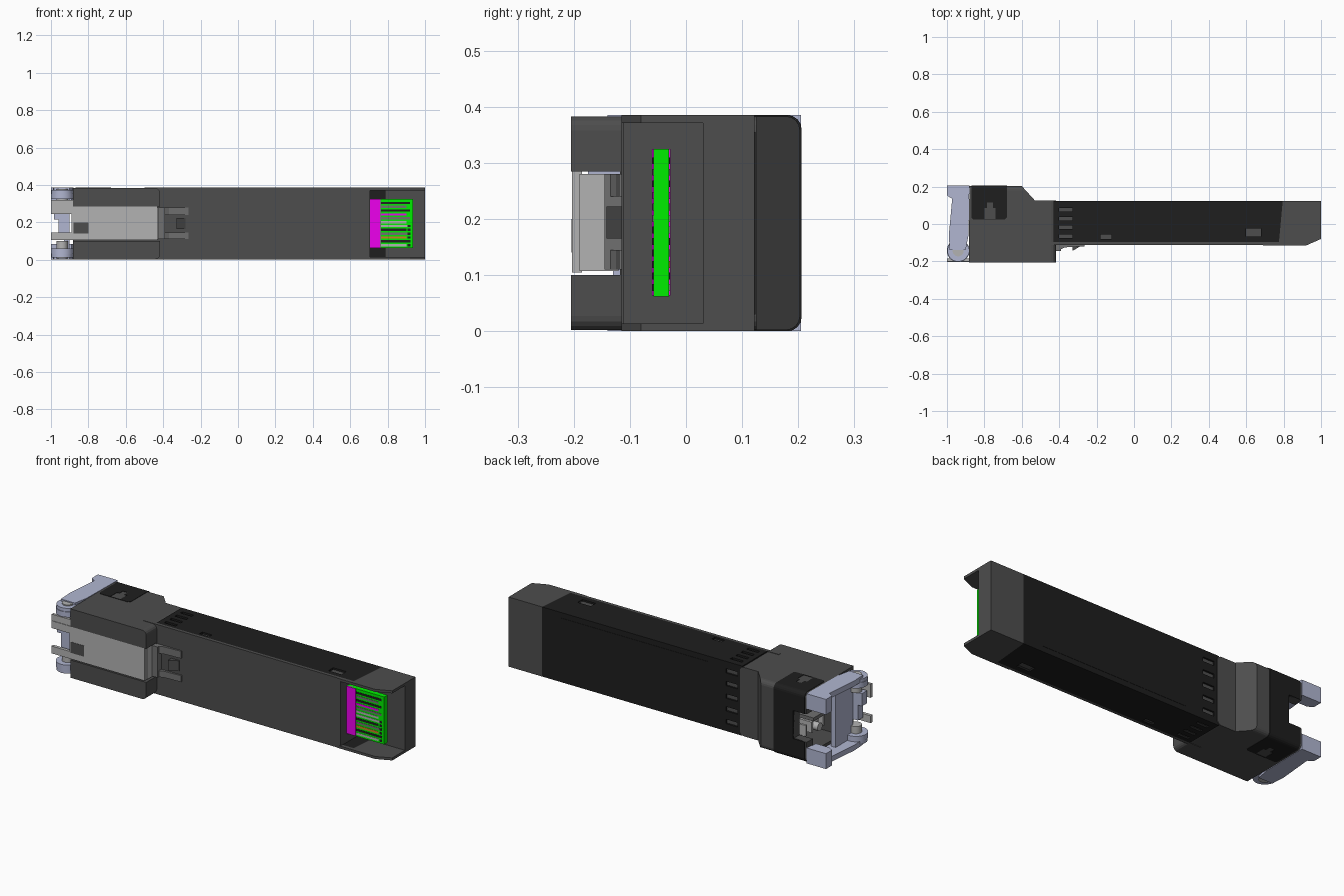
import bpy, bmesh, math
from mathutils import Matrix

if "Cube" in bpy.data.objects:
    bpy.data.objects.remove(bpy.data.objects["Cube"])


def material(name, rgb):
    m = bpy.data.materials.new(name)
    m.diffuse_color = (*rgb, 1)
    m.use_nodes = True
    m.node_tree.nodes["Principled BSDF"].inputs["Base Color"].default_value = m.diffuse_color
    return m


BODY = material("charcoal", (0.075, 0.075, 0.075))
DARK = material("black", (0.013, 0.013, 0.013))
STEEL = material("light_grey", (0.45, 0.45, 0.45))
MID = material("mid_grey", (0.16, 0.16, 0.16))
BLUE = material("blue_grey", (0.44, 0.47, 0.64))
GREEN = material("board_green", (0.0, 0.85, 0.0))
PINK = material("magenta", (0.85, 0.0, 0.85))
ORANGE = material("orange", (0.6, 0.2, 0.02))


def finish(name, bm, mat):
    bmesh.ops.recalc_face_normals(bm, faces=bm.faces)
    me = bpy.data.meshes.new(name)
    bm.to_mesh(me)
    bm.free()
    ob = bpy.data.objects.new(name, me)
    bpy.context.collection.objects.link(ob)
    if mat:
        me.materials.append(mat)
    return ob


def box(name, x, y, z, mat=None):
    bm = bmesh.new()
    bmesh.ops.create_cube(bm, size=1)
    for v in bm.verts:
        v.co = [r[0] if c < 0 else r[1] for r, c in zip((x, y, z), v.co)]
    return finish(name, bm, mat)


def prism(name, pts, z, mat=None, round_by=0, pick=None):
    """Extrude an xy outline over the z range; optionally round picked edges."""
    bm = bmesh.new()
    face = bm.faces.new([bm.verts.new((px, py, z[0])) for px, py in pts])
    ext = bmesh.ops.extrude_face_region(bm, geom=[face])
    for v in ext["geom"]:
        if isinstance(v, bmesh.types.BMVert):
            v.co.z = z[1]
    if pick:
        edges = [e for e in bm.edges if abs(e.verts[0].co.z - e.verts[1].co.z) < 1e-5
                 and all(pick(v.co) for v in e.verts)]
        bmesh.ops.bevel(bm, geom=edges, offset=round_by, segments=4, profile=0.5, affect='EDGES')
    return finish(name, bm, mat)


def cylinder(name, x, y, z, r, mat):
    bm = bmesh.new()
    bmesh.ops.create_cone(bm, cap_ends=True, segments=32, radius1=r, radius2=r, depth=z[1] - z[0],
                          matrix=Matrix.Translation((x, y, sum(z) / 2)))
    ob = finish(name, bm, mat)
    for p in ob.data.polygons:
        p.use_smooth = abs(p.normal.z) < 0.5
    for e in ob.data.edges:
        a, b = (ob.data.vertices[i].co for i in e.vertices)
        e.use_edge_sharp = abs(a.z - b.z) < 1e-5
    return ob


def cut(ob, *cutters):
    for c in cutters:
        m = ob.modifiers.new("cut", 'BOOLEAN')
        m.object, m.operation, m.solver = c, 'DIFFERENCE', 'EXACT'
    dg = bpy.context.evaluated_depsgraph_get()
    dg.update()
    me = bpy.data.meshes.new_from_object(ob.evaluated_get(dg))
    ob.modifiers.clear()
    ob.data = me
    for c in cutters:
        bpy.data.objects.remove(c)
    return ob


H = 0.385


def flip(a, b):
    return (H - b, H - a)


# Long body: inner core, full-width belly and open plug end
box("body_core", (-0.5, 0.70), (-0.10, 0.112), (0.01, H - 0.01), BODY)
box("belly_plate", (-0.5, 0.70), (-0.112, -0.096), (0, H), BODY)
end = prism("plug_end", [(0.69, -0.115), (0.92, -0.115), (1, -0.08), (1, 0.122), (0.795, 0.122),
                         (0.775, -0.096), (0.69, -0.096)], (0, H), BODY)
cut(end, box("c", (0.70, 1.1), (-0.2, 0.03), (0.014, H - 0.014)))
box("plug_back_wall", (0.68, 0.705), (-0.112, 0.05), (0.005, H - 0.005), BODY)

# Dark wrap-around cover with ventilation slots and latch windows
cover = prism("body_cover", [(-0.43, -0.096), (0.775, -0.096), (0.795, 0.122), (-0.43, 0.122)], (0, H), DARK)
cutters = [box("c", (-1, 1), (-0.2, 0.11), (0.012, H - 0.012))]
for i in range(4):
    y = -0.065 + i * 0.047
    cutters.append(box("c", (-0.40, -0.33), (y - 0.009, y + 0.009), (-0.1, 0.5)))
for i in range(5):
    z = 0.0525 + i * 0.07
    cutters.append(box("c", (-0.40, -0.33), (0.1, 0.2), (z - 0.012, z + 0.012)))
cutters.append(box("c", (-0.18, -0.12), (-0.08, -0.055), (-0.1, 0.5)))
cutters.append(box("c", (0.60, 0.68), (-0.067, -0.025), (-0.1, 0.5)))
cut(cover, *cutters)
box("label_panel", (-0.22, 0.68), (0.12, 0.1235), (0.03, H - 0.03), DARK)

# Circuit board with edge contacts
box("circuit_board", (0.70, 0.935), (-0.058, -0.03), (0.062, 0.325), GREEN)
box("board_mask", (0.70, 0.762), (-0.0605, -0.028), (0.064, 0.325), PINK)
tones = [STEEL, DARK, ORANGE, MID, DARK, STEEL, STEEL, MID, PINK, DARK, MID, DARK]
for i, tone in enumerate(tones):
    z = 0.078 + i * 0.0205
    for side, y in (("front", -0.058), ("back", -0.03)):
        box(f"contact_{side}_{i}", (0.765, 0.90 + 0.02 * (i % 2)), (y - 0.0015, y + 0.0015),
            (z - 0.006, z + 0.006), tone)
    if i < 6:
        box(f"contact_tip_{i}", (0.907, 0.922), (-0.0597, -0.057), (z - 0.006, z + 0.006), DARK)

# Connector head with sloped shoulder, latch channel and port opening
outline = [(-0.885, -0.205), (-0.418, -0.205), (-0.418, 0.126), (-0.53, 0.126), (-0.60, 0.203), (-0.88, 0.203)]
head = prism("connector_head", outline, (0.002, H - 0.002), BODY, 0.025,
             lambda c: c.x > -0.43 or (c.y > 0.2 and c.x < -0.59))
cut(head,
    box("c", (-1.1, -0.3), (-0.3, -0.118), (0.10, 0.285)),
    box("c", (-1.1, -0.882), (-0.3, -0.07), (-0.1, 0.5)),
    box("c", (-1.1, -0.62), (-0.09, 0.15), (0.045, H - 0.045)),
    box("c", (-1.1, -0.80), (0.1, 0.3), (0.115, 0.27)))

# Dark clip around the head with side windows
clip = prism("head_clip", [(-0.87, 0.035), (-0.86, 0.025), (-0.69, 0.025), (-0.68, 0.035),
                           (-0.68, 0.206), (-0.87, 0.206)], (0, H), DARK, 0.025,
             lambda c: c.y > 0.2)
cut(clip,
    box("c", (-1, -0.5), (-0.1, 0.195), (0.008, H - 0.008)),
    box("c", (-0.80, -0.74), (0.028, 0.085), (-0.1, 0.5)),
    box("c", (-0.785, -0.755), (0.08, 0.115), (-0.1, 0.5)),
    box("c", (-1.1, -0.80), (0.1, 0.3), (0.115, 0.27)))

# Port interior: rear wall, divider and guide ribs
box("port_rear_wall", (-0.64, -0.61), (-0.10, 0.16), (0.04, H - 0.04), STEEL)
box("port_divider", (-0.85, -0.62), (-0.095, 0.10), (0.183, 0.202), MID)
for i in range(4):
    for side, z in (("lower", 0.115), ("upper", 0.27)):
        y = -0.06 + i * 0.05
        box(f"port_rib_{side}_{i}", (-0.80, -0.62), (y - 0.006, y + 0.006), (z - 0.03, z + 0.03), STEEL)
for name, z in (("lower", 0.115), ("upper", 0.27)):
    bore = cylinder(f"ferrule_{name}", 0, 0, (-0.1, 0.1), 0.022, STEEL)
    bore.rotation_euler = (0, math.pi / 2, 0)
    bore.location = (-0.73, 0.015, z)

# Sliding latch: plate, pull fork, stepped tongue and locking tooth
plate = box("latch_plate", (-1.0, -0.43), (-0.203, -0.185), (0.105, 0.285), STEEL)
cut(plate, box("c", (-1.1, -0.89), (-0.3, 0), (0.145, 0.245)))
box("latch_core", (-0.88, -0.425), (-0.19, -0.12), (0.107, 0.28), STEEL)
box("latch_catch_recess", (-0.88, -0.80), (-0.2045, -0.19), (0.14, 0.20), BODY)
for name, z in (("lower", (0.105, 0.13)), ("upper", (0.285, 0.32))):
    box(f"latch_fork_{name}", (-1.0, -0.76 if name == "upper" else -0.88), (-0.2, -0.185), z, STEEL)
box("tongue_step", (-0.43, -0.39), (-0.145, -0.105), (0.11, 0.28), MID)
for name, z in (("lower", (0.11, 0.145)), ("upper", (0.24, 0.28))):
    prism(f"tongue_arm_{name}", [(-0.40, -0.14), (-0.37, -0.125), (-0.265, -0.119), (-0.265, -0.10),
                                 (-0.40, -0.10)], z, MID)
prism("locking_tooth", [(-0.33, -0.142), (-0.325, -0.142), (-0.28, -0.115), (-0.28, -0.105),
                        (-0.33, -0.105)], (0.165, 0.222), BODY)

# Pull handle: two side arms with feet, cross plate and pivots
arm = [(-1, 0.205), (-1, 0.152), (-0.972, 0.135), (-0.99, -0.06), (-0.985, -0.14), (-0.90, -0.14),
       (-0.885, -0.06), (-0.88, 0.205)]
foot = [(-1, 0.205), (-1, 0.152), (-0.972, 0.135), (-0.89, 0.135), (-0.88, 0.205)]
for name, f in (("lower", lambda a, b: (a, b)), ("upper", flip)):
    prism(f"handle_arm_{name}", arm, f(0, 0.03), BLUE)
    prism(f"handle_foot_{name}", foot, f(0.0, 0.085), BLUE)
    cylinder(f"pivot_{name}", -0.94, -0.143, f(0.03, 0.06), 0.061, BLUE)
    cylinder(f"pivot_outer_{name}", -0.94, -0.143, f(0.012, 0.03), 0.058, BLUE)
    cylinder(f"pivot_pin_{name}", -0.94, -0.143, f(0.006, 0.10), 0.03, STEEL)
cross = box("handle_cross_plate", (-0.93, -0.90), (-0.13, 0.02), (0.01, H - 0.01), BLUE)
box("handle_lug", (-0.985, -0.90), (-0.175, -0.13), (0.215, 0.285), BLUE)
box("handle_lug_side", (-0.96, -0.90), (-0.175, -0.13), (0.13, 0.215), BLUE)
